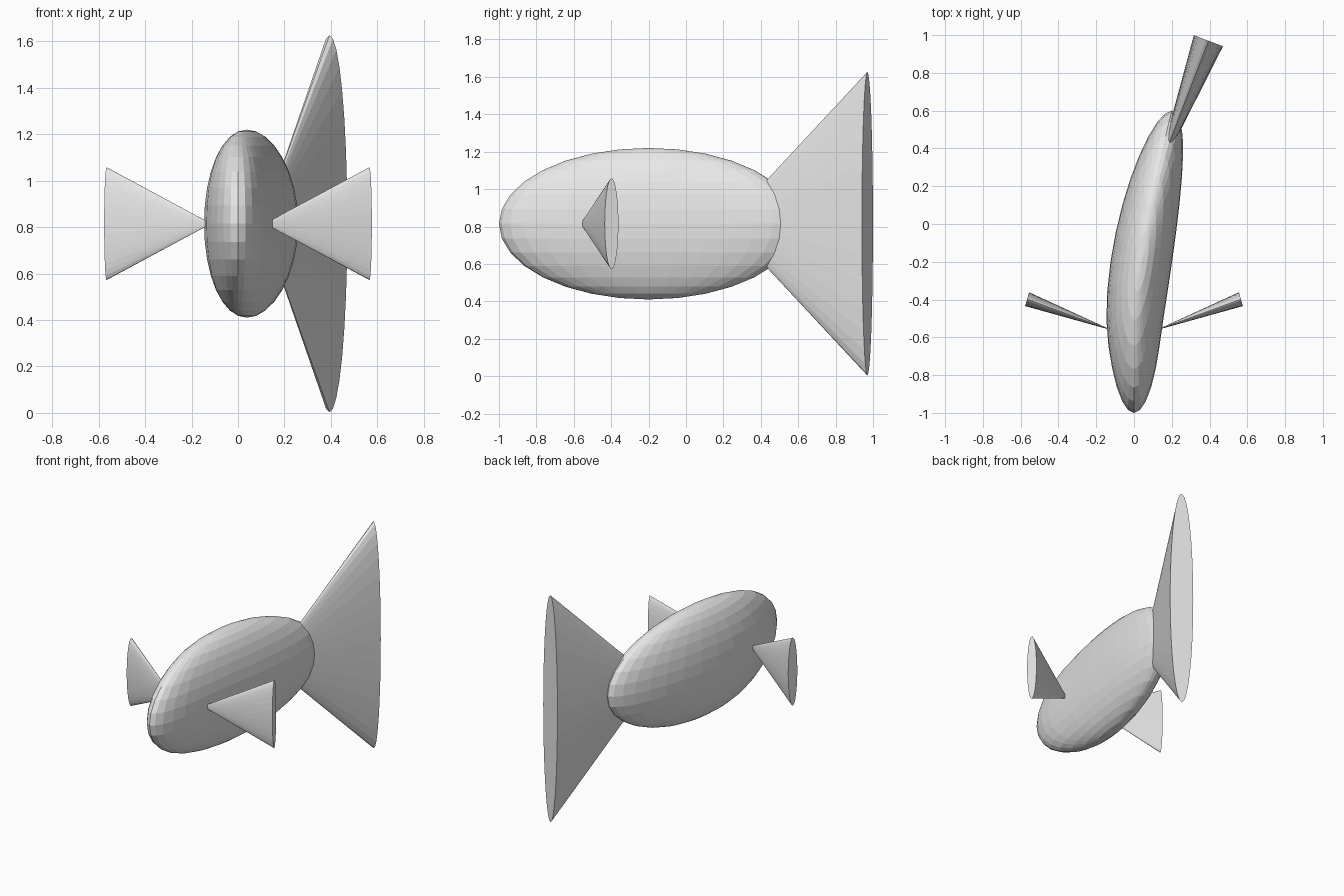
import bpy, bmesh, math
from mathutils import Vector, Matrix

cube = bpy.data.objects.get("Cube")
if cube:
    bpy.data.objects.remove(cube, do_unlink=True)

grey = bpy.data.materials.new("plain_grey")
grey.use_nodes = True
colour = (0.8, 0.8, 0.8, 1)
grey.diffuse_color = colour
for node in grey.node_tree.nodes:
    if node.type == 'BSDF_PRINCIPLED':
        node.inputs["Base Color"].default_value = colour

MID_Z = 0.815


def finish(name, bm):
    bmesh.ops.recalc_face_normals(bm, faces=bm.faces)
    mesh = bpy.data.meshes.new(name)
    bm.to_mesh(mesh)
    bm.free()
    mesh.materials.append(grey)
    obj = bpy.data.objects.new(name, mesh)
    bpy.context.collection.objects.link(obj)
    return obj


def flat_cone(name, apex, base, angle, half_thick, half_height, sides=32):
    """Flattened cone whose base disc faces along the given heading."""
    bm = bmesh.new()
    across = Vector((math.sin(angle), -math.cos(angle), 0)) * half_thick
    up = Vector((0, 0, half_height))
    centre = Vector((*base, MID_Z))
    tip = bm.verts.new((*apex, MID_Z))
    ring = []
    for i in range(sides):
        a = math.tau * i / sides
        ring.append(bm.verts.new(centre + across * math.sin(a) + up * math.cos(a)))
    for i in range(sides):
        bm.faces.new((tip, ring[i], ring[(i + 1) % sides]))
    bm.faces.new(ring)
    return finish(name, bm)


# Body: stretched sphere whose rear half swings sideways
bm = bmesh.new()
bmesh.ops.create_uvsphere(bm, u_segments=32, v_segments=16, radius=1)
bmesh.ops.transform(bm, verts=bm.verts, matrix=Matrix.Translation((0, -0.2, MID_Z))
                    @ Matrix.Diagonal((0.163, 0.8, 0.405, 1)))
for v in bm.verts:
    v.co.x += 0.2 * max(0, (v.co.y + 0.6) / 1.2) ** 1.5
finish("body", bm)

# Side fins, mirrored
for name, s in (("left_fin", 1), ("right_fin", -1)):
    heading = math.radians(16)
    if s < 0:
        heading = math.pi - heading
    flat_cone(name, (s * 0.115, -0.563), (s * 0.566, -0.398), heading, 0.038, 0.243)

# Tail fin
flat_cone("tail_fin", (0.104, 0.214), (0.394, 0.97), math.radians(69), 0.0825, 0.812)
